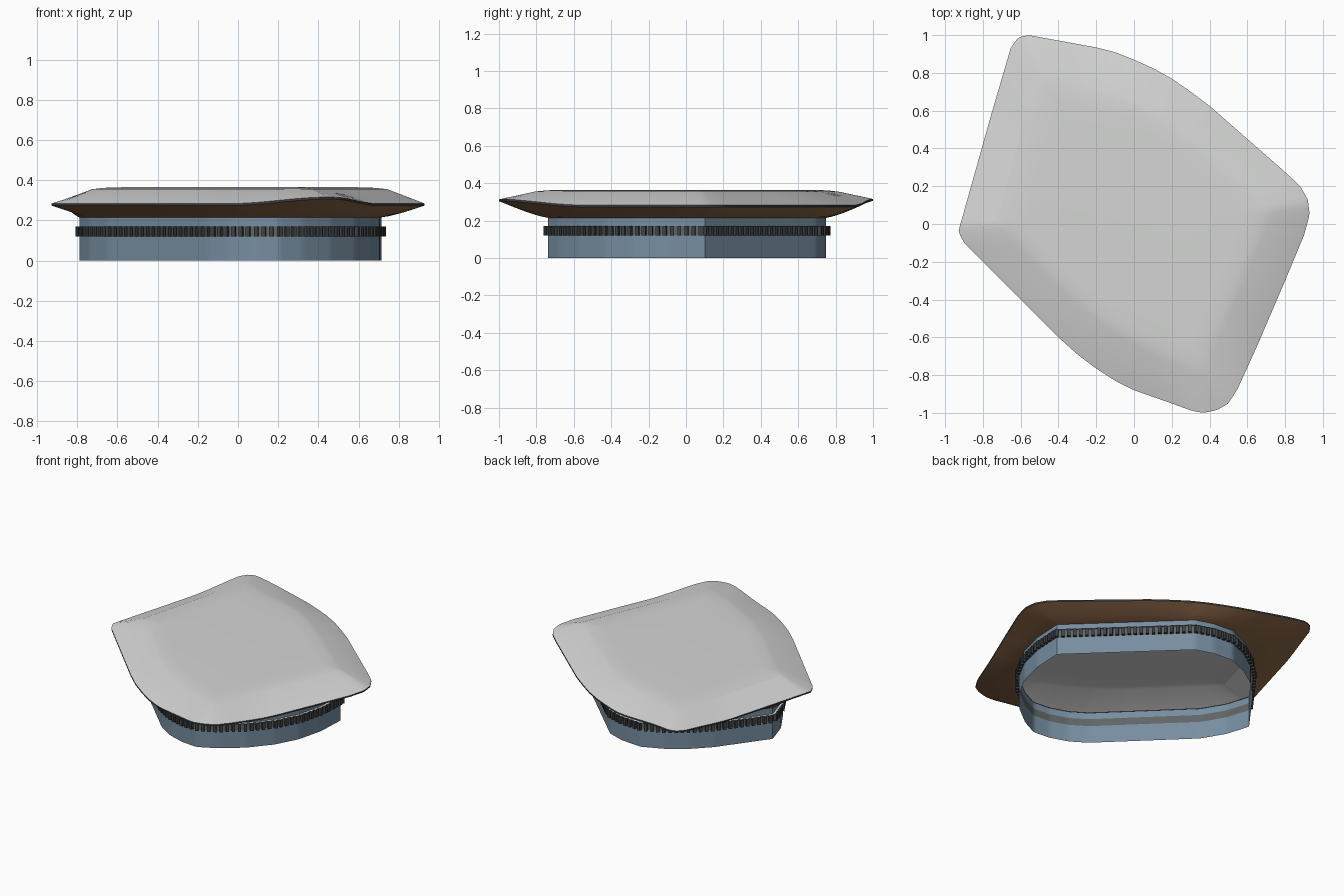
import bpy
import bmesh
import math
from mathutils import Vector, Matrix
from mathutils.geometry import intersect_line_line_2d

cube = bpy.data.objects.get("Cube")
if cube:
    bpy.data.objects.remove(cube, do_unlink=True)

SAMPLES = 240
WALL_TOP = 0.215
BAND_LOW, BAND_HIGH = 0.12, 0.17


def material(name, color):
    mat = bpy.data.materials.new(name)
    mat.use_nodes = True
    mat.diffuse_color = (*color, 1)
    mat.node_tree.nodes["Principled BSDF"].inputs["Base Color"].default_value = (*color, 1)
    return mat


ROOF = material("pale grey roof", (0.66, 0.67, 0.66))
SOFFIT = material("brown timber", (0.27, 0.14, 0.07))
WALL = material("slate blue wall", (0.185, 0.27, 0.355))
GLASS = material("dark grey glazing", (0.12, 0.13, 0.13))
SLAT = material("charcoal slats", (0.05, 0.055, 0.06))

# Plan outlines, counter-clockwise
RIM = [(-.93, -.04), (-.9, -.1), (-.6, -.4), (-.4, -.6), (-.3, -.69), (-.2, -.765), (-.1, -.83),
       (0, -.88), (.2, -.95), (.31, -.99), (.37, -1), (.44, -.985), (.5, -.95), (.55, -.87),
       (.65, -.65), (.8, -.3), (.9, -.06), (.93, .05), (.92, .13), (.88, .2), (.8, .275),
       (.6, .45), (.4, .625), (.3, .7), (.2, .77), (.1, .825), (0, .87), (-.1, .91), (-.2, .935),
       (-.56, 1), (-.61, .99), (-.65, .94), (-.75, .6)]
PLATEAU = [(.75, .08), (.3, .47), (.15, .58), (0, .67), (-.14, .72), (-.28, .75), (-.48, .82),
           (-.56, .64), (-.73, 0), (-.3, -.43), (-.15, -.55), (0, -.64), (.18, -.73), (.37, -.81)]
PLAN = [(.715, .1), (.09, .7), (-.03, .74), (-.18, .75), (-.32, .69), (-.45, .6), (-.56, .49),
        (-.79, .18), (-.74, .02), (-.65, -.13), (-.15, -.62), (-.04, -.69), (.08, -.73),
        (.2, -.74), (.32, -.68), (.46, -.57), (.58, -.43), (.66, -.28), (.705, -.1)]


def resample(outline):
    """Points where evenly turned rays from the centre meet an outline."""
    pts = [Vector(p) for p in outline]
    loop = []
    for i in range(SAMPLES):
        a = math.tau * (i + 0.37) / SAMPLES
        ray = Vector((math.cos(a), math.sin(a))) * 3
        hits = [intersect_line_line_2d(Vector((0, 0)), ray, p, q)
                for p, q in zip(pts, pts[1:] + pts[:1])]
        loop.append(next(h for h in hits if h))
    return loop


def finish(name, bm, mats, angle=25):
    bmesh.ops.recalc_face_normals(bm, faces=bm.faces)
    mesh = bpy.data.meshes.new(name)
    bm.to_mesh(mesh)
    bm.free()
    for mat in mats:
        mesh.materials.append(mat)
    obj = bpy.data.objects.new(name, mesh)
    bpy.context.collection.objects.link(obj)
    bpy.ops.object.select_all(action="DESELECT")
    obj.select_set(True)
    bpy.context.view_layer.objects.active = obj
    bpy.ops.object.shade_smooth_by_angle(angle=math.radians(angle))


def loft(name, loops, mats, row_mats=None, cap=False, angle=25):
    """Skin a stack of equal loops, optionally closing the last one."""
    bm = bmesh.new()
    rings = [[bm.verts.new(p) for p in loop] for loop in loops]
    for row, (low, high) in enumerate(zip(rings, rings[1:])):
        for i in range(SAMPLES):
            j = (i + 1) % SAMPLES
            face = bm.faces.new((low[i], low[j], high[j], high[i]))
            face.material_index = row_mats[row] if row_mats else 0
    if cap:
        bm.faces.new(rings[-1])
    finish(name, bm, mats, angle)


rim = resample(RIM)
plateau = resample(PLATEAU)
plan = resample(PLAN)


def rim_height(p):
    """The rim sweeps up around the front and back corners."""
    gap = min((p - Vector(c)).length for c in ((0.45, -1), (-0.55, 1)))
    t = max(1 - gap / 0.5, 0)
    return 0.28 + 0.032 * t * t * (3 - 2 * t)


def rim_loop(lift):
    return [(*p, rim_height(p) + lift) for p in rim]


def flat_loop(points, scale, z):
    return [(p.x * scale, p.y * scale, z) for p in points]


# Roof shell: sloped border and nearly flat top
loft("roof", [rim_loop(0.004), flat_loop(plateau, 1, 0.355), flat_loop(plateau, 0.92, 0.362),
              flat_loop(plateau, 0.8, 0.365)], [ROOF], cap=True, angle=14)

# Dark edge of the roof
loft("roof_edge", [rim_loop(-0.006), rim_loop(0.004)], [SLAT])


# Bowed timber soffit from the walls out to the rim, with a pale lining on its inner side
def soffit_loop(t, lift):
    return [(*w.lerp(r, t), WALL_TOP + lift + (rim_height(r) - 0.006 - WALL_TOP) * t ** 1.3)
            for w, r in zip(plan, rim)]


for part, mat, lift in (("soffit", SOFFIT, 0), ("roof_lining", ROOF, 0.004)):
    loft(part, [soffit_loop(k / 6, lift) for k in range(7)], [mat])

# Wall with a glazed strip
heights = (0, BAND_LOW, BAND_HIGH, WALL_TOP)
loft("wall", [flat_loop(plan, 1, z) for z in heights], [WALL, GLASS], (0, 1, 0))

# Pale ledge above the glazing
loft("ledge", [flat_loop(plan, s, BAND_HIGH + 0.003) for s in (1, 1.02)], [ROOF])

# Upright slats evenly spaced round the outside of the glazing
bm = bmesh.new()
corners = [Vector(p) for p in PLAN]
spacing, travelled = 0.038, 0.0
for p, q in zip(corners, corners[1:] + corners[:1]):
    along = (q - p).normalized()
    out = Vector((along.y, -along.x))
    while travelled < (q - p).length:
        spot = p + along * travelled + out * 0.0125
        place = (Matrix.Translation((*spot, (BAND_LOW + BAND_HIGH) / 2))
                 @ Matrix.Rotation(math.atan2(along.y, along.x), 4, "Z")
                 @ Matrix.Diagonal((0.02, 0.02, BAND_HIGH - BAND_LOW, 1)))
        bmesh.ops.create_cube(bm, size=1, matrix=place)
        travelled += spacing
    travelled -= (q - p).length
finish("slats", bm, [SLAT])
